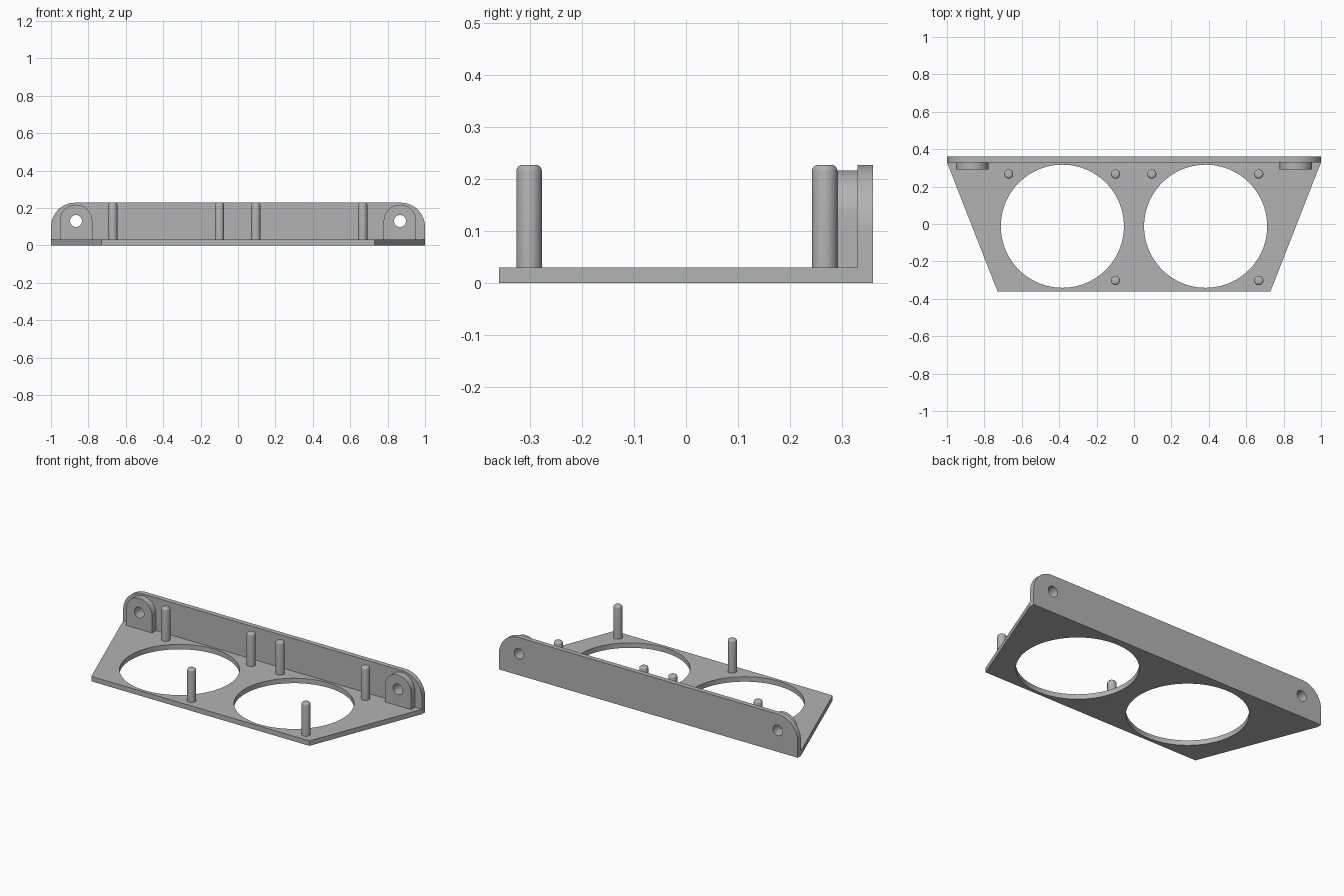
import bpy
import bmesh
from math import pi, sin, cos, radians
from mathutils import Matrix, Vector

cube = bpy.data.objects.get("Cube")
if cube:
    bpy.data.objects.remove(cube, do_unlink=True)

# One matte grey for the whole bracket
grey = bpy.data.materials.new("plain grey")
grey.use_nodes = True
colour = (0.45, 0.45, 0.45, 1)
grey.diffuse_color = colour
grey.node_tree.nodes["Principled BSDF"].inputs["Base Color"].default_value = colour


def arc(cx, cy, r, start, end, steps):
    """Points along an arc, angles in degrees."""
    angles = [radians(start + (end - start) * i / steps) for i in range(steps + 1)]
    return [(cx + r * cos(a), cy + r * sin(a)) for a in angles]


def circle(cx, cy, r, sides):
    return arc(cx, cy, r, 0, 360, sides)[:-1]


def finish(bm, name):
    bmesh.ops.recalc_face_normals(bm, faces=bm.faces)
    mesh = bpy.data.meshes.new(name)
    bm.to_mesh(mesh)
    bm.free()
    mesh.materials.append(grey)
    ob = bpy.data.objects.new(name, mesh)
    bpy.context.collection.objects.link(ob)
    bpy.ops.object.select_all(action="DESELECT")
    ob.select_set(True)
    bpy.context.view_layer.objects.active = ob
    bpy.ops.object.shade_smooth_by_angle(angle=radians(30))
    return ob


def slab(name, loops, depth, matrix=Matrix()):
    """Extrude an outline with holes by depth, then place it."""
    bm = bmesh.new()
    edges = []
    for loop in loops:
        verts = [bm.verts.new((x, y, 0)) for x, y in loop]
        edges += [bm.edges.new((v, verts[i - 1])) for i, v in enumerate(verts)]
    bmesh.ops.triangle_fill(bm, edges=edges, use_beauty=True, normal=(0, 0, 1))
    result = bmesh.ops.extrude_face_region(bm, geom=bm.faces[:], use_keep_orig=True)
    top = [g for g in result["geom"] if isinstance(g, bmesh.types.BMVert)]
    bmesh.ops.translate(bm, verts=top, vec=Vector((0, 0, depth)))
    bm.transform(matrix)
    return finish(bm, name)


THICK = 0.03
HEIGHT = 0.228
WALL_Y = 0.33
BACK_Y = 0.36
EAR_X, EAR_Z = 0.866, 0.13


def upright(y):
    """Turn a drawing in x, z to stand with its back at y."""
    return Matrix.Translation((0, y, 0)) @ Matrix.Rotation(pi / 2, 4, "X")


# Tapered base plate with two large round openings
outline = [(-0.73, -BACK_Y), (0.73, -BACK_Y), (1, WALL_Y), (-1, WALL_Y)]
slab("base_plate", [outline] + [circle(x, -0.012, 0.329, 96) for x in (-0.383, 0.383)], THICK)

# Back wall with rounded top corners and two screw holes
r = 0.13
wall = [(-1, 0), (1, 0)]
wall += arc(1 - r, HEIGHT - r, r, 0, 90, 16) + arc(r - 1, HEIGHT - r, r, 90, 180, 16)
bores = [circle(x, EAR_Z, 0.032, 32) for x in (-EAR_X, EAR_X)]
slab("back_wall", [wall] + bores, BACK_Y - WALL_Y, upright(BACK_Y))

# Arched bosses around the screw holes
for side, bore, name in ((-1, bores[0], "right_boss"), (1, bores[1], "left_boss")):
    x, w = side * EAR_X, 0.087
    arch = [(x - w, THICK), (x + w, THICK)] + arc(x, EAR_Z, w, 0, 180, 32)
    slab(name, [arch, bore], 0.038, upright(WALL_Y))

# Mounting pins with rounded tips
pins = [(x, 0.267) for x in (-0.67, -0.099, 0.095, 0.667)] + [(x, -0.302) for x in (-0.099, 0.667)]
for number, (x, y) in enumerate(pins, 1):
    bm = bmesh.new()
    length = HEIGHT - THICK
    bmesh.ops.create_cone(bm, cap_ends=True, segments=32, radius1=0.0245, radius2=0.0245, depth=length)
    rim = [e for e in bm.edges if all(v.co.z > 0 for v in e.verts)]
    bmesh.ops.bevel(bm, geom=rim, offset=0.012, segments=4, profile=0.5, affect="EDGES")
    bm.transform(Matrix.Translation((x, y, THICK + length / 2)))
    finish(bm, f"mounting_pin_{number}")
